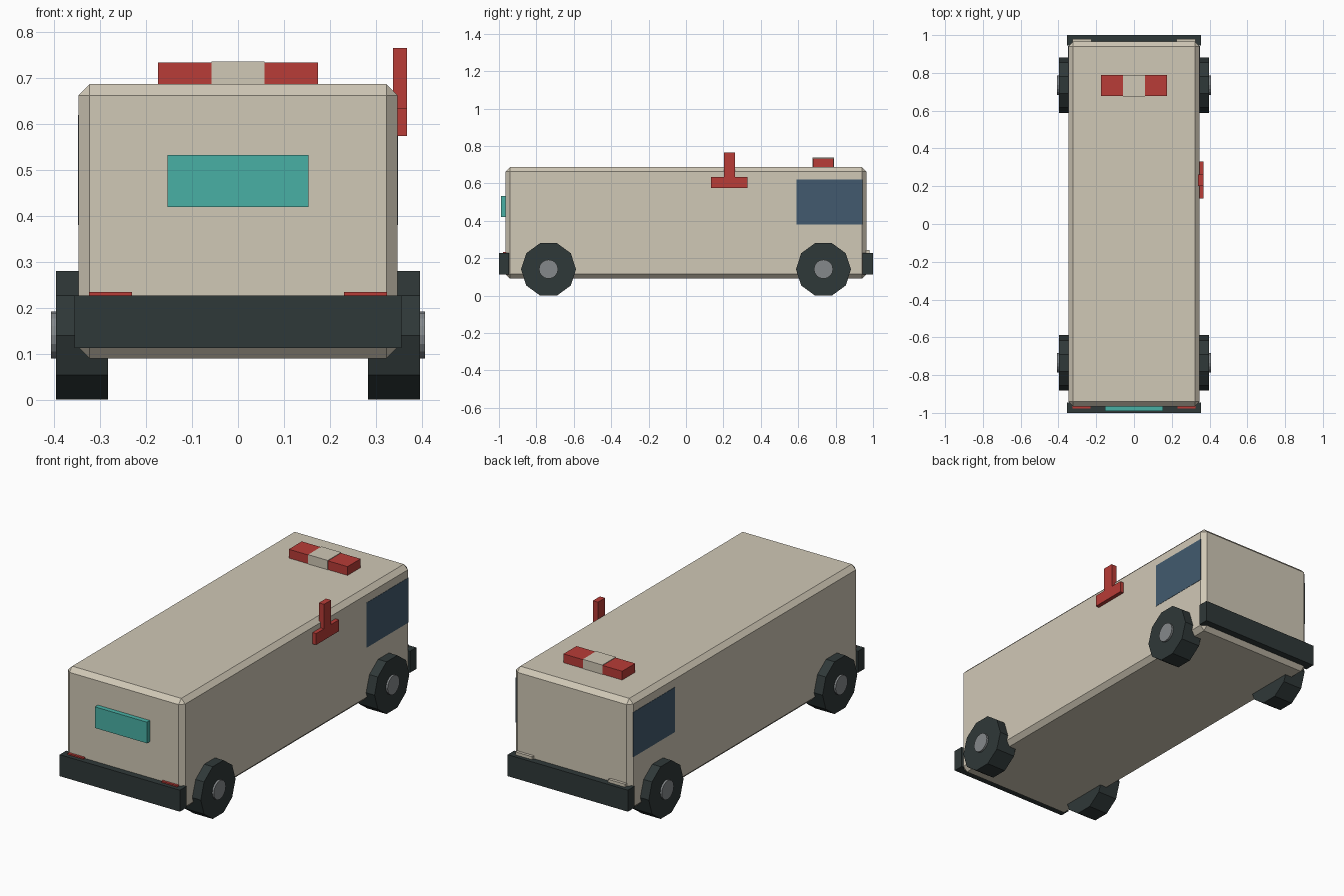
import bpy
import math

old = bpy.data.objects.get("Cube")
if old:
    bpy.data.objects.remove(old, do_unlink=True)


def material(name, hex_code):
    """Flat colour from an sRGB hex code, stored as linear values."""
    srgb = [int(hex_code[i:i + 2], 16) / 255 for i in (0, 2, 4)]
    colour = [((c + 0.055) / 1.055) ** 2.4 for c in srgb] + [1.0]
    mat = bpy.data.materials.new(name)
    mat.use_nodes = True
    mat.diffuse_color = colour
    mat.node_tree.nodes["Principled BSDF"].inputs["Base Color"].default_value = colour
    return mat


cream = material("cream paint", "D0C8B6")
red = material("red plastic", "B83C37")
teal = material("teal glass", "49B0A5")
dark = material("dark rubber", "2F3838")
grey = material("hub grey", "85898B")
blue = material("window blue", "425A6E")


def box(name, mat, x, y, z, bevel=0):
    """Box given by its (low, high) range on each axis."""
    ranges = (x, y, z)
    bpy.ops.mesh.primitive_cube_add(size=1, location=[(a + b) / 2 for a, b in ranges])
    obj = bpy.context.object
    obj.name = name
    obj.scale = [b - a for a, b in ranges]
    bpy.ops.object.transform_apply(location=False, rotation=False, scale=True)
    obj.data.materials.append(mat)
    if bevel:
        mod = obj.modifiers.new("chamfer", "BEVEL")
        mod.width = bevel
        mod.segments = 1
    return obj


def disc(name, mat, sides, radius, x, y, z):
    """Cylinder lying along x, with a corner pointing along y."""
    bpy.ops.mesh.primitive_cylinder_add(
        vertices=sides, radius=radius, depth=x[1] - x[0],
        location=((x[0] + x[1]) / 2, y, z), rotation=(0, math.pi / 2, math.pi))
    obj = bpy.context.object
    obj.name = name
    obj.data.materials.append(mat)
    return obj


def span(side, low, high):
    """Range on x, mirrored when side is -1."""
    return tuple(sorted((side * low, side * high)))


# Body shell
box("body", cream, (-0.347, 0.347), (-0.965, 0.965), (0.09, 0.687), bevel=0.024)

# Bumpers and front panel
box("front_bumper", dark, (-0.356, 0.356), (-1, -0.945), (0.112, 0.227))
box("back_bumper", dark, (-0.356, 0.356), (0.945, 1), (0.112, 0.227))
box("front_window", teal, (-0.154, 0.154), (-0.99, -0.955), (0.42, 0.533))

# Parts repeated on both sides
for side, label in ((1, "left"), (-1, "right")):
    box(label + "_side_window", blue, span(side, 0.342, 0.3485), (0.59, 0.943), (0.38, 0.62))
    box(label + "_front_lamp", red, span(side, 0.231, 0.325), (-0.978, -0.95), (0.16, 0.234))
    box(label + "_back_lamp", cream, span(side, 0.225, 0.325), (0.95, 0.98), (0.16, 0.243))
    box(label + "_beacon", red, span(side, 0.058, 0.174), (0.678, 0.788), (0.68, 0.734))
    for y, end in ((-0.735, "front"), (0.735, "back")):
        prefix = label + "_" + end
        disc(prefix + "_wheel", dark, 10, 0.147, span(side, 0.283, 0.397), y, 0.14)
        disc(prefix + "_hub", grey, 16, 0.051, span(side, 0.38, 0.407), y, 0.141)

# Beacon centre on the roof
box("beacon_centre", cream, (-0.058, 0.058), (0.676, 0.79), (0.68, 0.737))

# Side sign: crossbar and upright
box("sign_bar", red, (0.338, 0.368), (0.135, 0.33), (0.574, 0.635))
box("sign_post", red, (0.338, 0.368), (0.202, 0.262), (0.635, 0.766))
